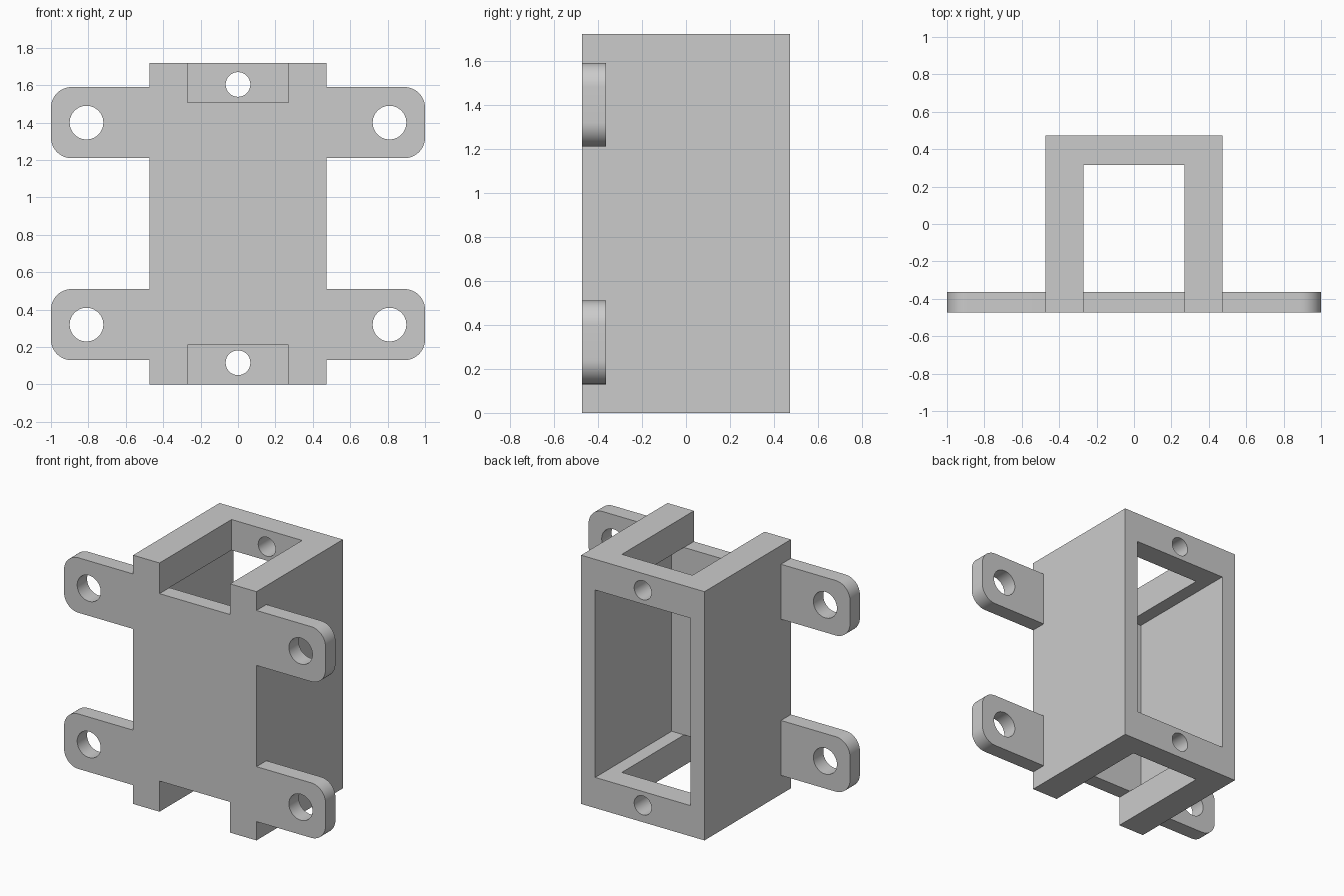
import bpy, bmesh, math
from mathutils import Matrix

if "Cube" in bpy.data.objects:
    bpy.data.objects.remove(bpy.data.objects["Cube"])

HALF, HEIGHT = 0.472, 1.72      # housing half width and height
WALL, CAP = 0.108, 0.212        # wall and end-cap thickness
CORNER = 0.11                   # ear corner radius
OVER = 0.1                      # overshoot of cutters

grey = bpy.data.materials.new("plain grey")
grey.use_nodes = True
colour = (0.6, 0.6, 0.6, 1)
grey.diffuse_color = colour
grey.node_tree.nodes["Principled BSDF"].inputs["Base Color"].default_value = colour


def make_object(name, bm):
    bmesh.ops.recalc_face_normals(bm, faces=bm.faces)
    mesh = bpy.data.meshes.new(name)
    bm.to_mesh(mesh)
    bm.free()
    mesh.materials.append(grey)
    obj = bpy.data.objects.new(name, mesh)
    bpy.context.collection.objects.link(obj)
    return obj


def box(name, x0, x1, y0, y1, z0, z1):
    bm = bmesh.new()
    centre = Matrix.Translation(((x0 + x1) / 2, (y0 + y1) / 2, (z0 + z1) / 2))
    size = Matrix.Diagonal((x1 - x0, y1 - y0, z1 - z0, 1))
    bmesh.ops.create_cube(bm, size=1, matrix=centre @ size)
    return make_object(name, bm)


def prism(name, profile, y0, y1):
    """Extrude an x-z outline along y."""
    bm = bmesh.new()
    face = bm.faces.new([bm.verts.new((x, y0, z)) for x, z in profile])
    moved = bmesh.ops.extrude_face_region(bm, geom=[face])["geom"]
    verts = [v for v in moved if isinstance(v, bmesh.types.BMVert)]
    bmesh.ops.translate(bm, verts=verts, vec=(0, y1 - y0, 0))
    return make_object(name, bm)


def arc(cx, cz, radius, start, end, steps):
    angles = [start + (end - start) * i / steps for i in range(steps + 1)]
    return [(cx + radius * math.cos(a), cz + radius * math.sin(a)) for a in angles]


def hole(x, z, radius, y0, y1):
    return prism("hole_cutter", arc(x, z, radius, 0, math.tau, 48)[:-1], y0, y1)


def combine(target, other, operation):
    mod = target.modifiers.new("combine", 'BOOLEAN')
    mod.operation, mod.solver, mod.object = operation, 'EXACT', other
    bpy.context.view_layer.objects.active = target
    bpy.ops.object.modifier_apply(modifier=mod.name)
    bpy.data.objects.remove(other)


# Housing, open at the back
bracket = box("mounting_bracket", -HALF, HALF, -HALF, HALF, 0, HEIGHT)
combine(bracket, box("cavity_cutter", WALL - HALF, HALF - WALL, WALL - HALF,
                     HALF + OVER, CAP, HEIGHT - CAP), 'DIFFERENCE')

# U-shaped openings through both end caps, running out of the front
for z0, z1 in ((-OVER, CAP), (HEIGHT - CAP, HEIGHT + OVER)):
    combine(bracket, box("slot_cutter", -0.27, 0.27, -HALF - OVER, 0.315, z0, z1),
            'DIFFERENCE')

# Screw holes in the back bars
for z in (0.116, HEIGHT - 0.116):
    combine(bracket, hole(0, z, 0.066, 0.2, HALF + OVER), 'DIFFERENCE')

# Four rounded mounting ears flush with the front
for side in (-1, 1):
    for z in (0.32, 1.4):
        half_ear = 0.19
        outline = [(HALF - 0.05, z - half_ear)]
        outline += arc(1 - CORNER, z - half_ear + CORNER, CORNER, -math.pi / 2, 0, 12)
        outline += arc(1 - CORNER, z + half_ear - CORNER, CORNER, 0, math.pi / 2, 12)
        outline += [(HALF - 0.05, z + half_ear)]
        ear = prism("ear", [(side * x, h) for x, h in outline], -HALF, WALL - HALF)
        combine(ear, hole(side * 0.81, z, 0.09, -HALF - OVER, 0), 'DIFFERENCE')
        combine(bracket, ear, 'UNION')

# Smooth the round surfaces, keep the edges crisp
bpy.ops.object.select_all(action='DESELECT')
bracket.select_set(True)
bpy.context.view_layer.objects.active = bracket
bpy.ops.object.shade_smooth_by_angle(angle=math.radians(30))
